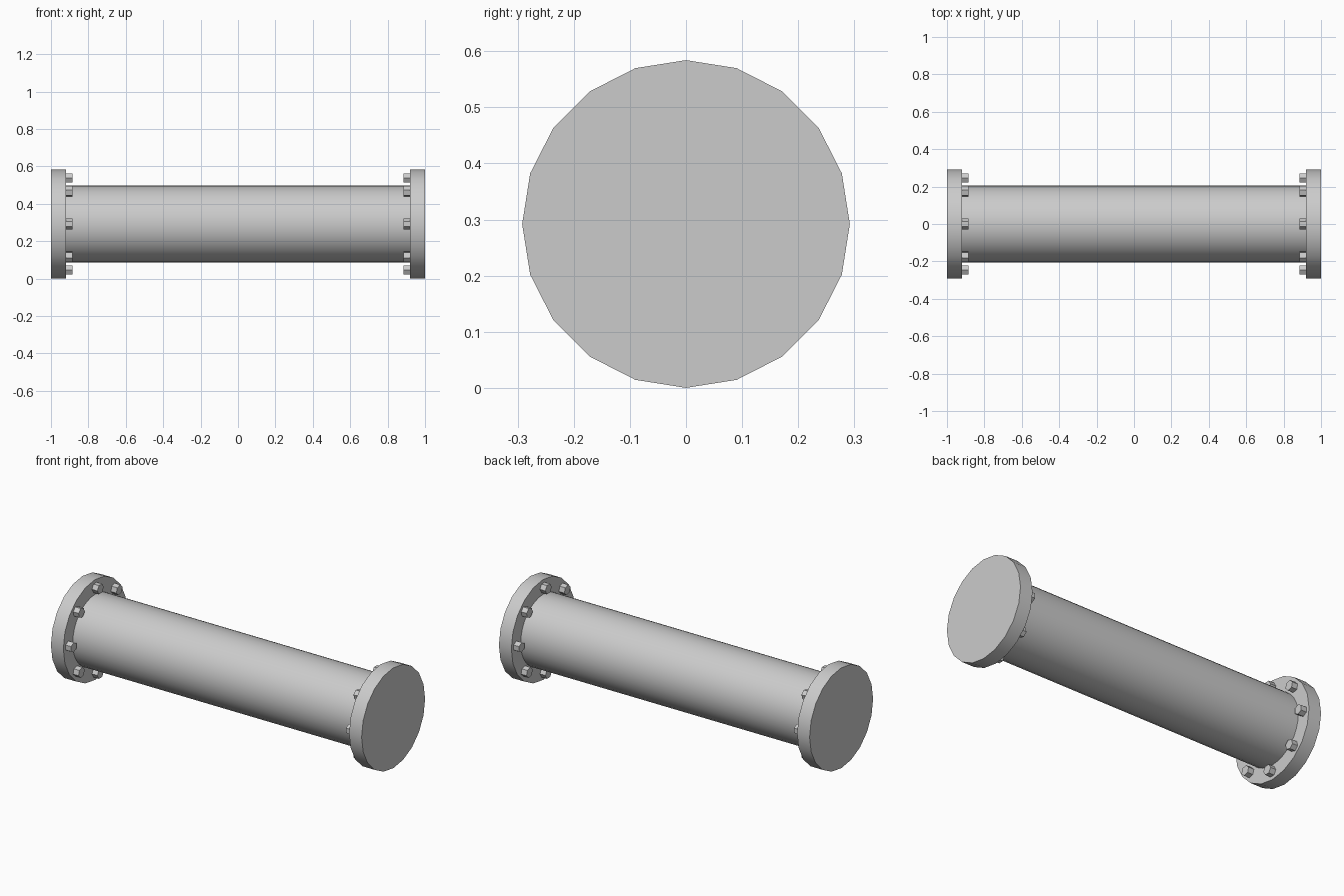
import bpy
import math
from mathutils import Matrix

cube = bpy.data.objects.get("Cube")
if cube:
    bpy.data.objects.remove(cube, do_unlink=True)

CENTRE_Z = 0.292
BOLT_COUNT = 8
BOLT_CIRCLE = 0.246

steel = bpy.data.materials.new("grey_steel")
steel.use_nodes = True
colour = (0.6, 0.6, 0.6, 1)
steel.diffuse_color = colour
steel.node_tree.nodes["Principled BSDF"].inputs["Base Color"].default_value = colour


def rod(name, sides, radius, x0, x1, y=0, z=0, turn=0):
    """Cylinder along x from x0 to x1, first corner pointing up before the turn."""
    bpy.ops.mesh.primitive_cylinder_add(
        vertices=sides, radius=radius, depth=abs(x1 - x0),
        location=((x0 + x1) / 2, y, CENTRE_Z + z))
    part = bpy.context.object
    part.name = name
    part.data.transform(Matrix.Rotation(turn, 4, "X")
                        @ Matrix.Rotation(math.pi / 2, 4, "X")
                        @ Matrix.Rotation(math.pi / 2, 4, "Y"))
    part.data.materials.append(steel)
    bpy.ops.object.shade_smooth_by_angle(angle=math.radians(30))
    return part


# Main pipe
rod("pipe", 32, 0.206, -0.93, 0.93)

# End flanges with a ring of hexagonal bolts on their inner faces
for side, label in ((1, "left"), (-1, "right")):
    rod(f"{label}_flange", 20, CENTRE_Z, side * 0.92, side)
    for i in range(BOLT_COUNT):
        a = i * math.tau / BOLT_COUNT
        rod(f"{label}_bolt_{i + 1}", 6, 0.029, side * 0.885, side * 0.93,
            BOLT_CIRCLE * math.cos(a), BOLT_CIRCLE * math.sin(a), a)
